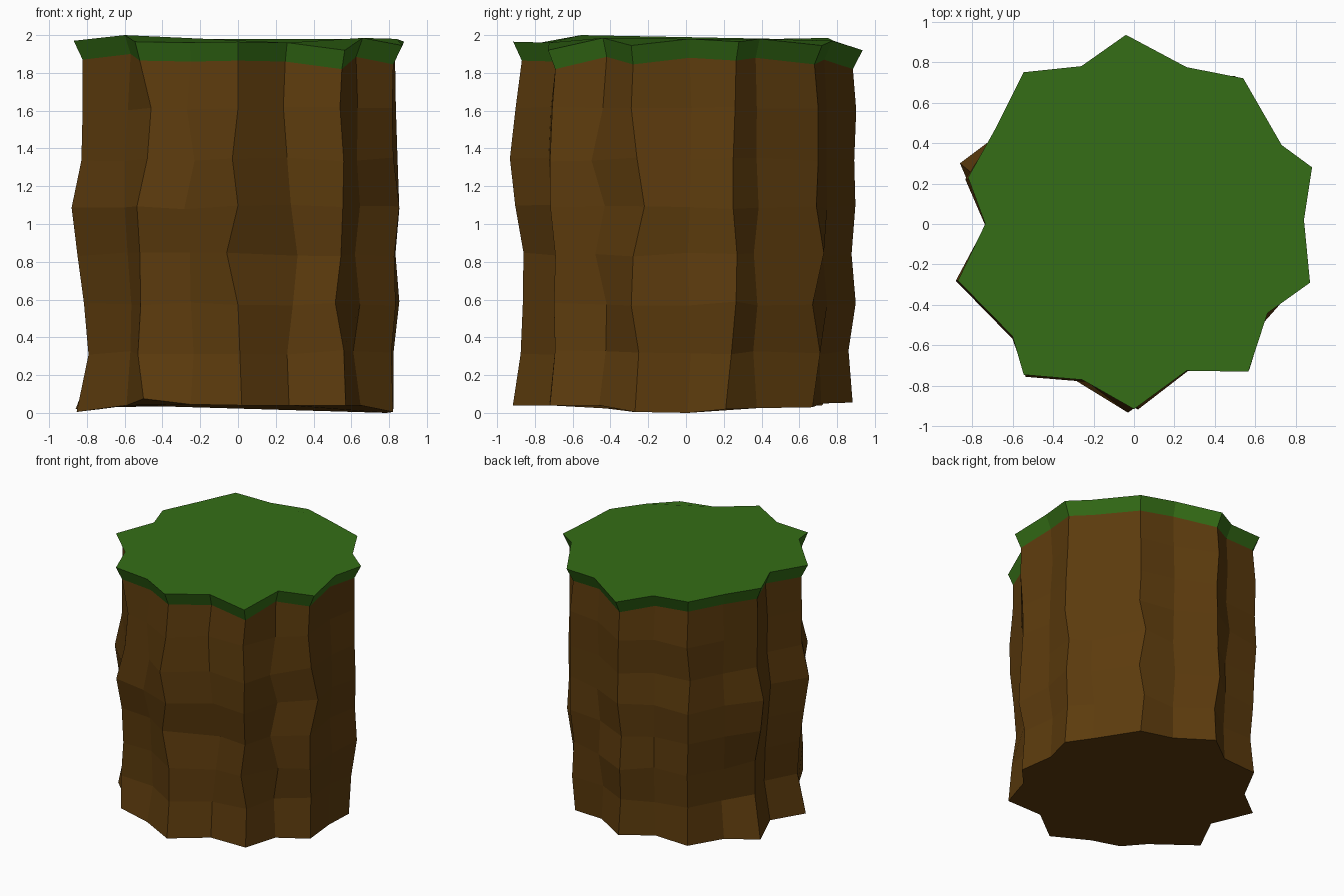
import bpy, math, random

random.seed(4)

# Top outline (star-like, 20 corners, one every 18 degrees): x, y, z
TOP = [(.84, .02, 1.98), (.88, .28, 1.965), (.73, .39, 1.98), (.54, .72, 1.945),
       (.26, .775, 1.97), (-.04, .935, 1.92), (-.26, .78, 1.97), (-.545, .75, 1.985),
       (-.68, .48, 1.98), (-.82, .23, 1.97), (-.735, 0, 1.985), (-.87, -.28, 1.97),
       (-.6, -.555, 2.0), (-.545, -.745, 1.965), (-.255, -.77, 1.96), (0, -.915, 1.965),
       (.26, -.725, 1.96), (.565, -.73, 1.92), (.66, -.44, 1.985), (.87, -.29, 1.945)]

# Uneven lower edge, one height per corner
BASE_Z = [0, .02, .025, .03, .05, .055, .05, .04, .03, .02,
          .02, .005, .04, .075, .045, .04, .04, .04, .04, .005]

# Ring heights and how far each side reaches compared with the top outline
HEIGHTS = [0, .32, .58, .84, 1.09, 1.34, 1.61, 1.86]
RIGHT = [.945, .935, .975, .94, .965, .95, .94, .945]
LEFT = [.99, .92, .94, .98, 1.01, .96, .95, .945]
FRONT = [1.01, .945, .955, .935, 1.0, 1.01, .995, .95]
BACK = [.935, .91, .95, .935, .96, .955, .975, .945]

# Sideways wobble of the ridges: x on the front, y on the right
RIDGE_X = {13: [-.5, -.53, -.515, -.52, -.535, -.48, -.46, -.52],
           14: [-.25, -.235, -.25, -.255, -.285, -.23, -.27, -.25],
           15: [.02, .01, 0, -.06, 0, -.03, 0, 0],
           16: [.27, .26, .29, .315, .28, .26, .24, .25],
           17: [.57, .56, .515, .545, .555, .56, .54, .55]}
RIDGE_Y = {18: [-.46, -.425, -.42, -.48, -.43, -.5, -.44, -.42],
           19: [-.27, -.25, -.29, -.28, -.22, -.26, -.29, -.28],
           1: [.21, .24, .265, .27, .25, .25, .26, .265],
           3: [.67, .71, .67, .73, .69, .7, .7, .68]}


def ring(level):
    """One irregular ring of the trunk."""
    pts = []
    last = len(HEIGHTS) - 1
    for i, (x, y, z) in enumerate(TOP):
        c2 = x * x / (x * x + y * y)
        s = c2 * (RIGHT if x > 0 else LEFT)[level] + (1 - c2) * (BACK if y > 0 else FRONT)[level]
        px, py, pz = x * s, y * s, HEIGHTS[level]
        if level == last:
            pz = z - .1
        else:
            px += random.uniform(-.012, .012)
            py += random.uniform(-.012, .012)
            pz += random.uniform(-.012, .012)
        if level == 0:
            pz = BASE_Z[i]
            if i == 9:                       # flared foot on the left
                px, py = -.86, .3
        if i in RIDGE_X:
            px = RIDGE_X[i][level]
        if i in RIDGE_Y:
            py = RIDGE_Y[i][level]
        pts.append((px, py, pz))
    return pts


def skin(name, rings, color, cap_bottom=False, cap_top=False):
    """Faceted tube through the rings, optionally closed at an end."""
    n = len(rings[0])
    verts = [p for r in rings for p in r]
    faces = []
    for k in range(len(rings) - 1):
        for i in range(n):
            j = (i + 1) % n
            faces.append((k * n + i, k * n + j, (k + 1) * n + j, (k + 1) * n + i))
    if cap_bottom:
        faces.append(tuple(reversed(range(n))))
    if cap_top:
        faces.append(tuple(range((len(rings) - 1) * n, len(rings) * n)))
    mesh = bpy.data.meshes.new(name)
    mesh.from_pydata(verts, [], faces)
    mesh.update()
    mat = bpy.data.materials.new(name + "_color")
    mat.diffuse_color = color
    mesh.materials.append(mat)
    obj = bpy.data.objects.new(name, mesh)
    bpy.context.collection.objects.link(obj)
    return obj


rings = [ring(k) for k in range(len(HEIGHTS))]

# Earth column
skin("earth_column", rings, (.108, .044, .004, 1), cap_bottom=True)

# Grass cap, flaring out from the column's last ring
skin("grass_cap", [rings[-1], TOP], (.035, .155, .008, 1), cap_top=True)
